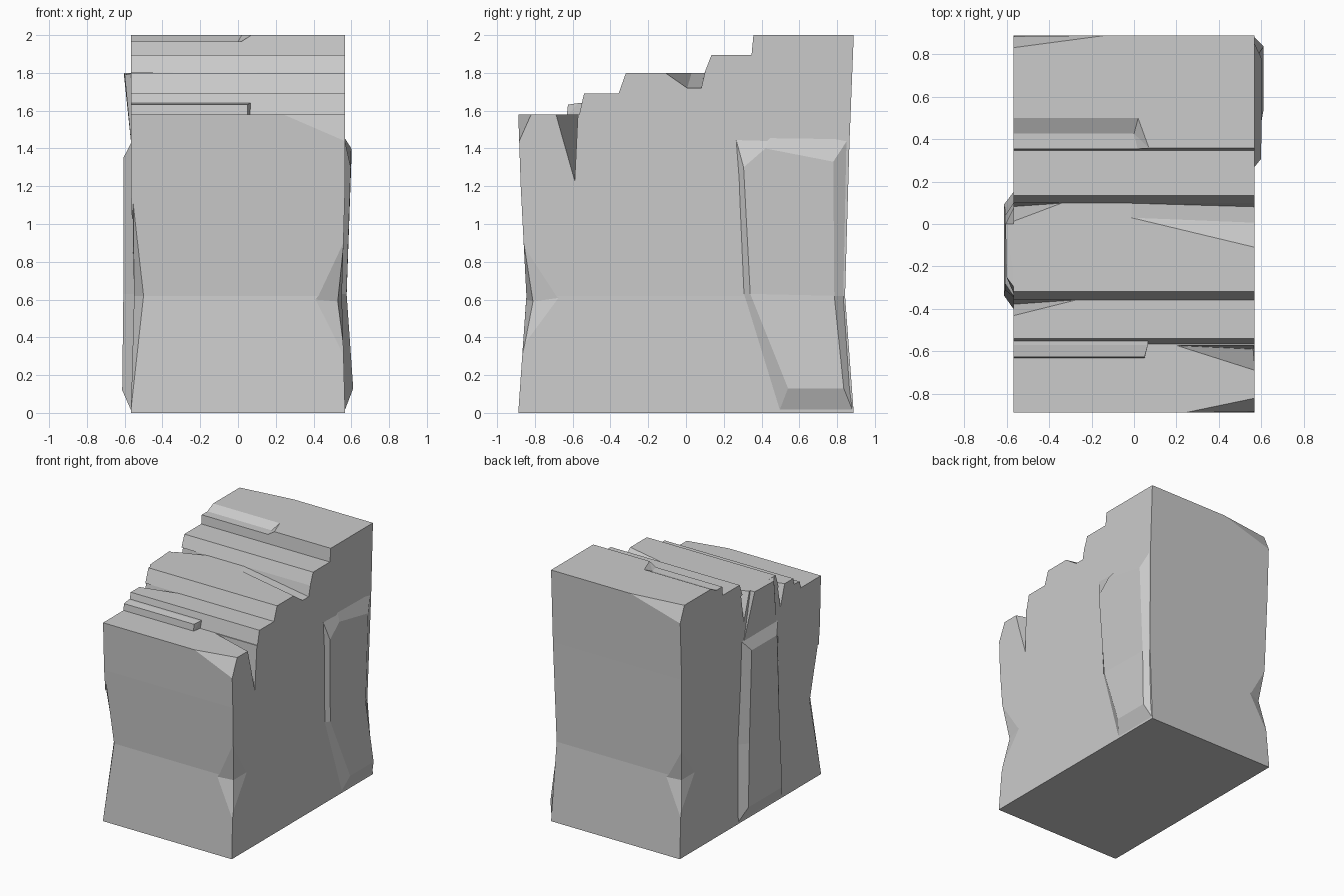
import bpy, bmesh
from mathutils import Vector

if "Cube" in bpy.data.objects:
    bpy.data.objects.remove(bpy.data.objects["Cube"])

W = 0.567


def make(name, bm):
    bmesh.ops.recalc_face_normals(bm, faces=bm.faces[:])
    me = bpy.data.meshes.new(name)
    bm.to_mesh(me)
    bm.free()
    ob = bpy.data.objects.new(name, me)
    bpy.context.collection.objects.link(ob)
    return ob


def hull(name, pts):
    bm = bmesh.new()
    for p in pts:
        bm.verts.new(p)
    r = bmesh.ops.convex_hull(bm, input=bm.verts[:])
    junk = [g for g in r["geom_interior"] + r["geom_unused"]
            if isinstance(g, bmesh.types.BMVert)]
    bmesh.ops.delete(bm, geom=list(set(junk)), context='VERTS')
    return make(name, bm)


def combine(ob, other, op):
    m = ob.modifiers.new(op, 'BOOLEAN')
    m.operation = op
    m.solver = 'EXACT'
    m.object = other
    bpy.context.view_layer.objects.active = ob
    bpy.ops.object.modifier_apply(modifier=m.name)
    bpy.data.objects.remove(other)


def cut(pts):
    combine(rock, hull("chip_cutter", pts), 'DIFFERENCE')


# Stepped rock block from its side profile (y, z)
profile = [(-.888, 0), (.888, 0), (.842, .62), (.865, 1.42), (.888, 2),
           (.357, 2), (.347, 1.895), (.135, 1.895), (.098, 1.8),
           (-.318, 1.8), (-.357, 1.69), (-.54, 1.69), (-.565, 1.58),
           (-.888, 1.58), (-.875, 1.2), (-.845, .62)]
bm = bmesh.new()
left = [bm.verts.new((-W, y, z)) for y, z in profile]
right = [bm.verts.new((W, y, z)) for y, z in profile]
n = len(profile)
bm.faces.new(left)
bm.faces.new(right[::-1])
for i in range(n):
    j = (i + 1) % n
    bm.faces.new((left[i], left[j], right[j], right[i]))
# slight waist across the width
for vs in (left, right):
    bmesh.ops.connect_verts(bm, verts=[vs[2], vs[15]])
    for i in (2, 15):
        vs[i].co.x *= .97
rock = make("stepped_rock", bm)

# Broken lower corners: front right, and back left by half turn
for s in (1, -1):
    A, B, C, D, E = [(s * x, s * y, z) for x, y, z in
                     [(.567, -.868, .29), (.41, -.846, .6), (.562, -.862, .92),
                      (.552, -.665, .61), (.528, -.81, .59)]]
    out = (s * .65, s * -.95, .6)
    cut([A, B, C, E, out])
    cut([A, C, D, E, out])

# Long front left corner chip
cut([(-.567, -.888, 0.01), (-.5, -.845, .62), (-.555, -.875, 1.13),
     (-.55, -.77, .62), (-.65, -.95, .62)])
# Upper corner chips
cut([(.24, -.888, 1.58), (W, -.82, 1.58), (W, -.887, 1.43), (.65, -.97, 1.65)])
cut([(-.13, .888, 2), (-W, .83, 2), (-W, .885, 1.87), (-.65, .97, 2.1)])
# Grooves at the feet of the steps
cut([(.6, -.70, 1.585), (.6, -.61, 1.51), (.58, -.59, 1.21), (.52, -.6, 1.5),
     (.6, -.572, 1.585), (.2, -.572, 1.582)])
cut([(.6, -.12, 1.802), (.6, .005, 1.715), (.6, .08, 1.715), (.6, .1, 1.802),
     (-.02, .03, 1.801), (.08, .075, 1.79), (-.02, .098, 1.801)])
cut([(-.6, -.44, 1.692), (-.53, -.385, 1.64), (-.6, -.38, 1.5),
     (-.6, -.345, 1.692), (-.27, -.357, 1.691)])
cut([(-.6, .0, 1.802), (-.53, .07, 1.75), (-.6, .08, 1.55),
     (-.6, .12, 1.802), (-.34, .098, 1.801)])
# Shallow worn ledge on the highest step
cut([(x, y, z) for y, z, e in [(.34, 1.965, .02), (.425, 1.965, .0),
                               (.5, 2.001, .02), (.34, 2.01, .09)]
     for x in (-.65, e)])

# Narrow low ridge on the first step
hull("low_ridge", [(x, y, z) for y, z in [(-.632, 1.57), (-.625, 1.632),
     (-.57, 1.64), (-.545, 1.64), (-.545, 1.57)] for x in (-W, .05 if y < -.6 else .065)])

# Overhanging bulge on the left
hull("left_bulge", [(-.605, 0, 1.8), (-.6, -.25, 1.79), (-.55, 0, 1.8),
     (-.55, -.318, 1.8), (-.565, -.33, 1.42), (-.565, .08, 1.42)])


# Raised bevelled side slabs: rim on the wall, smaller raised face
def slab(name, rim, face):
    bm = bmesh.new()
    a = [bm.verts.new(p) for p in rim]
    b = [bm.verts.new(p) for p in face]
    for i in range(len(a)):
        j = (i + 1) % len(a)
        bm.faces.new((a[i], a[j], b[j], b[i]))
    for ring in (a, b):
        bm.faces.new((ring[1], ring[2], ring[3], ring[4]))
        bm.faces.new([ring[1]] + ring[4:] + [ring[0]])
    return make(name, bm)


slab("right_slab",
     [(.56, .26, 1.465), (.545, .30, .63), (.56, .49, 0), (.56, .887, 0),
      (.545, .842, .62), (.56, .865, 1.46), (.56, .45, 1.463)],
     [(.597, .305, 1.3), (.575, .34, .63), (.61, .54, .13), (.61, .835, .13),
      (.575, .785, .62), (.6, .78, 1.33), (.6, .42, 1.4)])
slab("left_slab",
     [(-.56, -.35, 1.44), (-.545, -.38, .63), (-.56, -.41, 0), (-.56, .16, 0),
      (-.545, .14, .62), (-.56, .11, 1.44)],
     [(-.607, -.28, 1.35), (-.607, -.31, .63), (-.613, -.335, .12),
      (-.613, .09, .12), (-.607, .07, .62), (-.607, .04, 1.35)])
